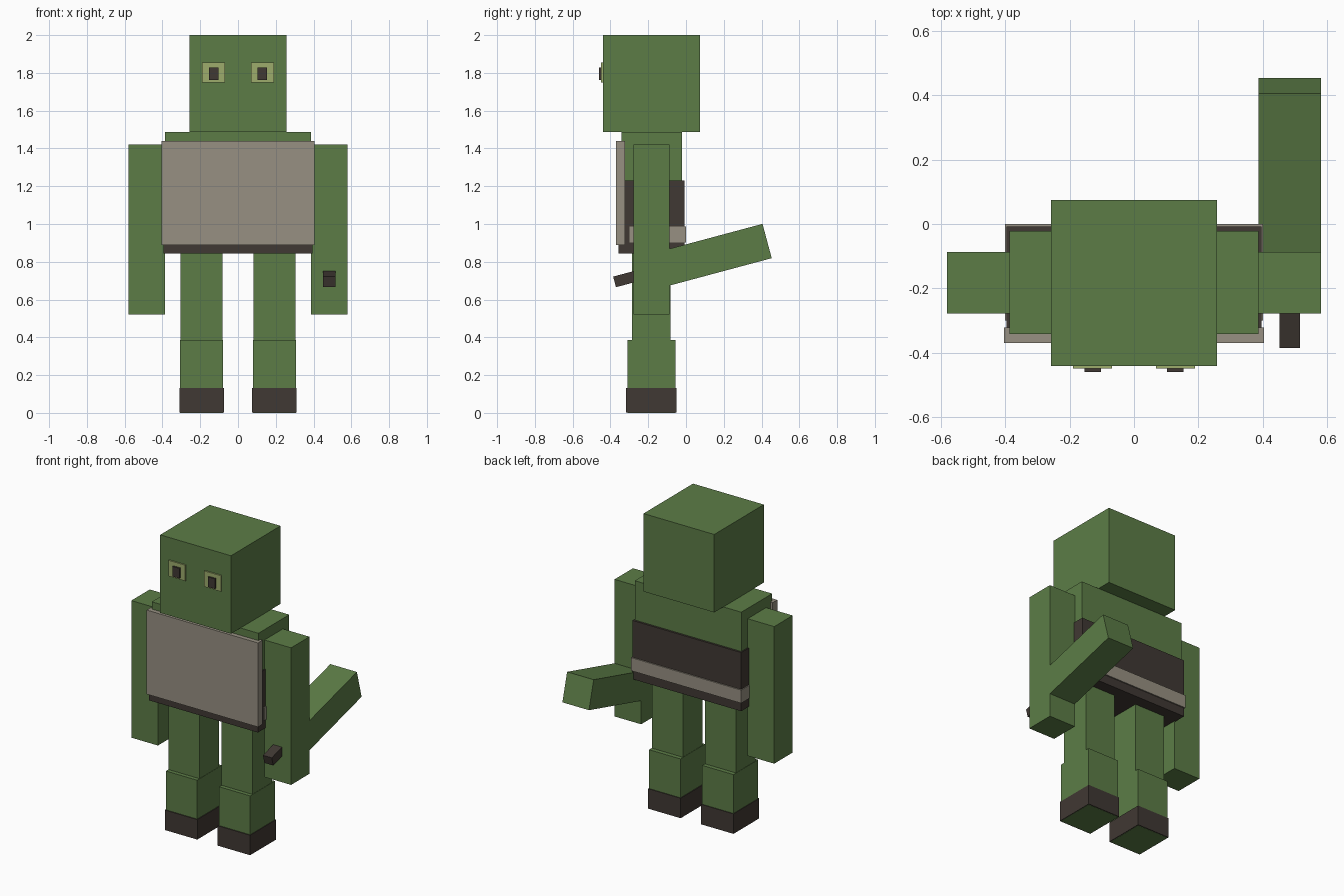
import bpy, bmesh, math
from mathutils import Matrix, Vector

if "Cube" in bpy.data.objects:
    bpy.data.objects.remove(bpy.data.objects["Cube"])


def material(name, rgb):
    m = bpy.data.materials.new(name)
    m.diffuse_color = (*rgb, 1)
    m.use_nodes = True
    m.node_tree.nodes["Principled BSDF"].inputs["Base Color"].default_value = m.diffuse_color
    return m


GREEN = material("skin green", (0.107, 0.204, 0.062))
GREY = material("warm grey", (0.309, 0.279, 0.223))
DARK = material("dark brown", (0.051, 0.040, 0.033))
LIME = material("pale lime", (0.337, 0.413, 0.150))


def box(name, mat, x, y, z, matrix=None):
    """Box from (min, max) ranges, optionally placed by a matrix."""
    bm = bmesh.new()
    bmesh.ops.create_cube(bm, size=1)
    for v in bm.verts:
        v.co = Vector([(r[0] + r[1]) / 2 + c * (r[1] - r[0])
                       for r, c in zip((x, y, z), v.co)])
    if matrix:
        bm.transform(matrix)
    mesh = bpy.data.meshes.new(name)
    bm.to_mesh(mesh)
    bm.free()
    mesh.materials.append(mat)
    obj = bpy.data.objects.new(name, mesh)
    bpy.context.collection.objects.link(obj)
    return obj


def pair(name, mat, x, y, z):
    box("right_" + name, mat, x, y, z)
    box("left_" + name, mat, (-x[1], -x[0]), y, z)


# Head and eyes
box("head", GREEN, (-0.257, 0.257), (-0.44, 0.074), (1.488, 2.0))
pair("eye", LIME, (0.069, 0.19), (-0.449, -0.44), (1.75, 1.854))
pair("pupil", DARK, (0.103, 0.154), (-0.46, -0.44), (1.762, 1.828))

# Torso and clothing
box("torso", GREEN, (-0.387, 0.387), (-0.341, -0.021), (0.86, 1.488))
box("waist_wrap", DARK, (-0.395, 0.395), (-0.358, -0.008), (0.845, 1.23))
box("chest_plate", GREY, (-0.404, 0.404), (-0.37, -0.322), (0.888, 1.44))
box("back_belt", GREY, (-0.401, 0.401), (-0.30, 0.0), (0.902, 0.988))

# Arms
pair("arm", GREEN, (0.387, 0.58), (-0.278, -0.087), (0.52, 1.42))

# Raised forearm-like limb behind the right arm, with a peg along its axis
tilt = Matrix.Translation((0.483, -0.182, 0.746)) @ Matrix.Rotation(math.radians(15), 4, 'X')
box("raised_limb", GREEN, (-0.096, 0.097), (0.0, 0.633), (-0.094, 0.094), tilt)
box("front_peg", DARK, (-0.032, 0.032), (-0.203, 0.02), (-0.029, 0.029), tilt)

# Legs and boots, with the leg filling the open sole
pair("thigh", GREEN, (0.081, 0.304), (-0.285, -0.083), (0.38, 0.87))
pair("shin", GREEN, (0.079, 0.306), (-0.311, -0.055), (0.0, 0.387))
pair("boot", DARK, (0.074, 0.31), (-0.317, -0.05), (0.001, 0.132))
